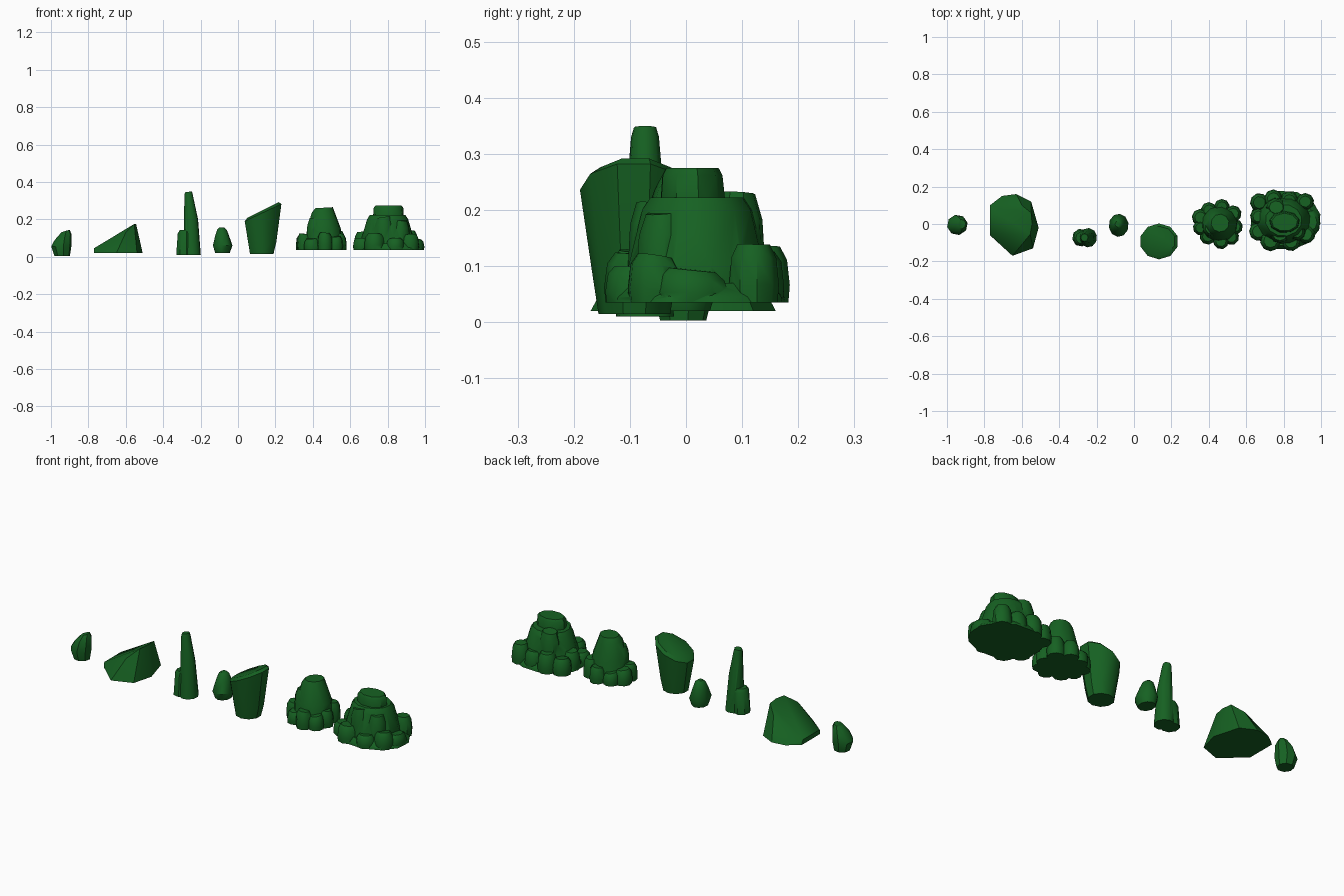
import bpy, bmesh, random
from math import sin, cos, pi

random.seed(4)
green = bpy.data.materials.new("dark_green")
green.diffuse_color = (0.008, 0.12, 0.016, 1)


def hull(name, pts):
    bm = bmesh.new()
    for p in pts:
        bm.verts.new(p)
    res = bmesh.ops.convex_hull(bm, input=bm.verts[:])
    junk = {v for v in res["geom_interior"] + res["geom_unused"]
            if isinstance(v, bmesh.types.BMVert) and v.is_valid}
    bmesh.ops.delete(bm, geom=list(junk), context='VERTS')
    bmesh.ops.delete(bm, geom=[v for v in bm.verts if not v.link_faces], context='VERTS')
    bmesh.ops.recalc_face_normals(bm, faces=bm.faces[:])
    me = bpy.data.meshes.new(name)
    bm.to_mesh(me)
    bm.free()
    me.materials.append(green)
    ob = bpy.data.objects.new(name, me)
    bpy.context.collection.objects.link(ob)
    return ob


def rings(sections, n=12, phase=0.2):
    # section: z, centre x, centre y, radius x, radius y, optional slope in x and y
    pts = []
    for s in sections:
        z, cx, cy, rx, ry = s[:5]
        sx, sy = s[5:] if len(s) > 5 else (0, 0)
        for i in range(n):
            a = phase + 2 * pi * i / n
            dx, dy = rx * cos(a), ry * sin(a)
            pts.append((cx + dx, cy + dy, z + sx * dx + sy * dy))
    return pts


def smooth(ob, angle=0.7):
    bpy.ops.object.select_all(action='DESELECT')
    ob.select_set(True)
    bpy.context.view_layer.objects.active = ob
    bpy.ops.object.shade_smooth_by_angle(angle=angle)


def merge(core, lumps):
    for l in lumps:
        m = core.modifiers.new("join", 'BOOLEAN')
        m.operation, m.solver, m.object = 'UNION', 'EXACT', l
    dg = bpy.context.evaluated_depsgraph_get()
    me = bpy.data.meshes.new_from_object(core.evaluated_get(dg))
    core.modifiers.clear()
    core.data = me
    for l in lumps:
        bpy.data.objects.remove(l)
    smooth(core)


def lump(x, y, r, top, base, stretch=1.0):
    # flat-bottomed rounded boulder used around the clusters
    h = top - base
    p = random.uniform(0, 1)
    tilt = random.uniform(-.15, .15), random.uniform(-.15, .15)
    ry = r * stretch
    return hull("lump", rings([
        (base, x, y, r * .95, ry * .95),
        (base + h * .3, x, y, r, ry),
        (base + h * .75, x, y, r * .9, ry * .9, *tilt),
        (base + h * .97, x, y, r * .65, ry * .65, *tilt)], 9, p))


# small upright pebble, far left
smooth(hull("left_pebble", rings([
    (0.003, -.94, -.005, .042, .042),
    (0.055, -.945, -.005, .055, .055),
    (0.105, -.935, -.003, .046, .046, .35, 0),
    (0.138, -.922, 0, .022, .025, .3, 0)], 8)))

# low wedge slab
outline = [(-.77, .1), (-.705, .15), (-.63, .16), (-.55, .12), (-.51, -.02),
           (-.54, -.13), (-.65, -.17), (-.77, -.06)]
pts = [(x, y, .02) for x, y in outline]
pts += [(-.77, .09, .045), (-.77, -.055, .045), (-.55, .06, .175), (-.555, -.055, .175),
        (-.60, .1, .135), (-.60, -.11, .13), (-.545, 0, .176)]
smooth(hull("wedge_slab", pts), 0.5)

# tall spire with a side step
spire = hull("spire", rings([
    (.01, -.245, -.073, .047, .052),
    (.2, -.25, -.073, .037, .034),
    (.33, -.264, -.073, .023, .025),
    (.347, -.265, -.073, .019, .02, .15, 0)], 10))
step = hull("step", rings([
    (.01, -.285, -.073, .046, .048),
    (.125, -.283, -.073, .04, .042),
    (.142, -.28, -.073, .032, .032)], 8))
merge(spire, [step])

# small egg-shaped pebble
smooth(hull("middle_pebble", rings([
    (.02, -.083, -.005, .04, .048),
    (.06, -.082, -.007, .053, .062),
    (.115, -.085, -.003, .037, .042),
    (.145, -.086, 0, .026, .028),
    (.155, -.087, 0, .014, .016)], 10)))

# leaning block with slanted top
smooth(hull("slanted_block", rings([
    (.015, .127, -.092, .066, .064),
    (.08, .13, -.092, .079, .074),
    (.236, .134, -.093, .103, .096, .47, 0),
    (.25, .134, -.09, .088, .078, .5, 0)], 10, pi / 10)), 0.6)

# medium cluster: tapered core and ring of lumps
core = hull("medium_cluster", rings([
    (.035, .455, 0, .105, .105),
    (.15, .46, 0, .092, .085),
    (.235, .455, .003, .062, .06),
    (.262, .46, .005, .048, .048, .06, 0)], 10))
lumps = [lump(x, y, r, t, .035) for x, y, r, t in [
    (.355, .035, .046, .115), (.40, .075, .042, .10), (.47, .092, .042, .12),
    (.53, .055, .045, .14), (.54, -.015, .042, .125), (.52, -.07, .042, .11),
    (.465, -.093, .042, .13), (.395, -.065, .045, .10), (.355, -.02, .04, .125),
    (.415, -.02, .052, .21)]]
merge(core, lumps)

# large cluster: stepped core and ring of lumps
core = hull("large_cluster", rings([
    (.035, .80, .02, .15, .135),
    (.10, .80, .02, .142, .125),
    (.2, .80, .02, .112, .1),
    (.222, .80, .02, .098, .085)], 12))
lumps = [lump(x, y, r, t, .035, s) for x, y, r, t, s in [
    (.67, .115, .05, .12, 1), (.745, .135, .05, .14, 1), (.83, .125, .05, .125, 1),
    (.915, .12, .048, .142, .95), (.945, .01, .052, .095, 1.3), (.92, -.055, .05, .12, 1),
    (.84, -.095, .05, .1, 1), (.73, -.09, .056, .125, 1), (.665, -.04, .05, .1, 1),
    (.665, .04, .045, .135, 1), (.76, .09, .058, .236, .9), (.78, -.06, .055, .215, .8),
    (.87, -.04, .05, .2, 1)]]
lumps.append(hull("cap", rings([(.15, .805, .012, .085, .065),
                                (.262, .805, .01, .08, .055),
                                (.275, .805, .01, .07, .048)], 9)))
lumps.append(hull("skirt", rings([(.035, .81, .02, .19, .16),
                                  (.045, .81, .02, .185, .158),
                                  (.07, .80, .02, .165, .14)], 12)))
merge(core, lumps)
